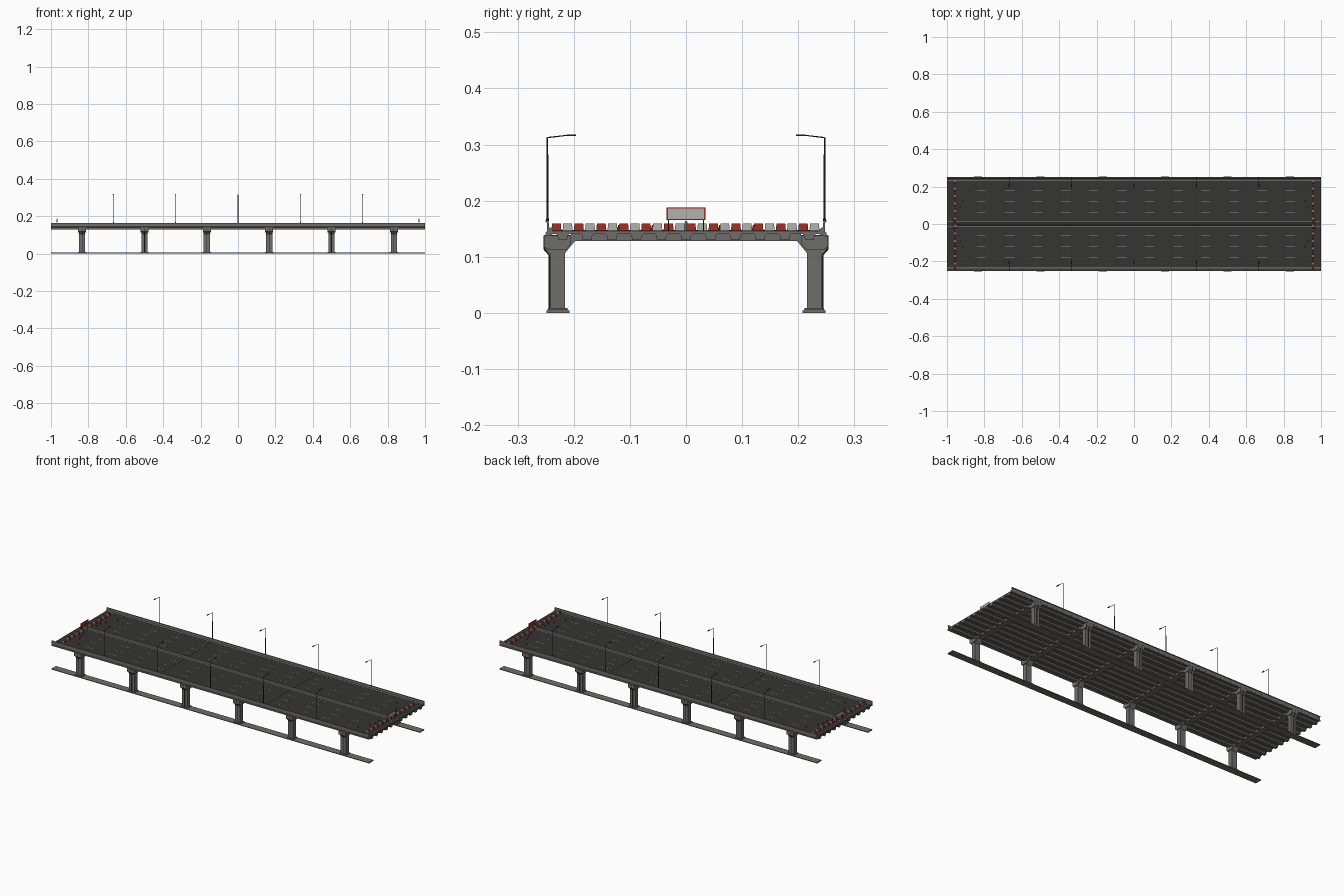
import bpy, bmesh, math
from mathutils import Vector, Matrix

if "Cube" in bpy.data.objects:
    bpy.data.objects.remove(bpy.data.objects["Cube"])


def material(name, r, g, b):
    m = bpy.data.materials.new(name)
    m.diffuse_color = (r, g, b, 1)
    m.use_nodes = True
    m.node_tree.nodes["Principled BSDF"].inputs["Base Color"].default_value = m.diffuse_color
    return m


CONCRETE = material("concrete", 0.16, 0.155, 0.14)
ASPHALT = material("asphalt", 0.035, 0.035, 0.032)
STEEL = material("dark_steel", 0.03, 0.03, 0.03)
PAINT = material("lane_paint", 0.3, 0.29, 0.24)
RED = material("red", 0.35, 0.03, 0.02)
WHITE = material("white", 0.45, 0.44, 0.42)


def add_box(bm, x, y, z):
    """Box from three (min, max) ranges."""
    r = bmesh.ops.create_cube(bm, size=1)
    for v in r["verts"]:
        v.co = Vector([(a[0] + a[1]) / 2 + c * (a[1] - a[0]) for a, c in zip((x, y, z), v.co)])


def add_profile(bm, pts, x0, x1):
    """Extrude a y-z outline along x."""
    f = bm.faces.new([bm.verts.new((x0, y, z)) for y, z in pts])
    r = bmesh.ops.extrude_face_region(bm, geom=[f])
    bmesh.ops.translate(bm, vec=(x1 - x0, 0, 0),
                        verts=[v for v in r["geom"] if isinstance(v, bmesh.types.BMVert)])


def add_rod(bm, a, b, r1, r2, sides=8):
    a, b = Vector(a), Vector(b)
    d = b - a
    m = Matrix.Translation((a + b) / 2) @ d.to_track_quat('Z', 'Y').to_matrix().to_4x4()
    bmesh.ops.create_cone(bm, cap_ends=True, segments=sides, radius1=r1, radius2=r2,
                          depth=d.length, matrix=m)


def finish(name, bm, mat, mirror=""):
    bmesh.ops.recalc_face_normals(bm, faces=bm.faces)
    me = bpy.data.meshes.new(name)
    bm.to_mesh(me)
    bm.free()
    me.materials.append(mat)
    ob = bpy.data.objects.new(name, me)
    bpy.context.collection.objects.link(ob)
    if mirror:
        mod = ob.modifiers.new("mirror", 'MIRROR')
        mod.use_axis = ["X" in mirror, "Y" in mirror, False]
        mod.use_mirror_merge = False
    return ob


PIERS = [-5 / 6, -0.5, -1 / 6, 1 / 6, 0.5, 5 / 6]
LAMPS = [-2 / 3, -1 / 3, 0, 1 / 3, 2 / 3]

# ground strips under the pier rows
bm = bmesh.new()
add_profile(bm, [(0.208, 0), (0.249, 0), (0.249, 0.004), (0.246, 0.006), (0.211, 0.006), (0.208, 0.004)], -1, 1)
finish("ground_strip", bm, CONCRETE, "Y")

# piers with flared heads and footings
bm = bmesh.new()
for x in PIERS:
    add_profile(bm, [(0.216, 0.004), (0.242, 0.004), (0.242, 0.106), (0.252, 0.117), (0.252, 0.139),
                     (0.196, 0.139), (0.198, 0.128), (0.216, 0.106)], x - 0.0165, x + 0.0165)
    add_box(bm, (x - 0.022, x + 0.022), (0.211, 0.246), (0.004, 0.009))
    # raised band on the head
    add_profile(bm, [(0.244, 0.112), (0.2535, 0.118), (0.2535, 0.138), (0.206, 0.138), (0.206, 0.122),
                     (0.214, 0.112)], x - 0.021, x + 0.021)
finish("piers", bm, CONCRETE, "Y")

# drain pipes on the outer pier faces
bm = bmesh.new()
for x in PIERS:
    path = [(0.2525, 0.138), (0.2525, 0.114), (0.2435, 0.104), (0.2435, 0.006)]
    for a, b in zip(path, path[1:]):
        add_rod(bm, (x, *a), (x, *b), 0.0018, 0.0018)
finish("drain_pipes", bm, STEEL, "Y")

# cross beams between piers
bm = bmesh.new()
for x in PIERS:
    add_box(bm, (x - 0.0165, x + 0.0165), (-0.205, 0.205), (0.128, 0.141))
finish("cross_beams", bm, CONCRETE)

# lengthwise girders
bm = bmesh.new()
for k in range(-5, 6):
    y = k * 0.044
    add_profile(bm, [(y - 0.008, 0.130), (y + 0.008, 0.130), (y + 0.009, 0.138), (y + 0.013, 0.142),
                     (y - 0.013, 0.142), (y - 0.009, 0.138)], -1, 1)
finish("girders", bm, CONCRETE)

# deck slab and road surface
bm = bmesh.new()
add_profile(bm, [(-0.249, 0.139), (-0.235, 0.1405), (0.235, 0.1405), (0.249, 0.139),
                 (0.249, 0.145), (-0.249, 0.145)], -1, 1)
finish("deck_slab", bm, CONCRETE)
bm = bmesh.new()
add_box(bm, (-1, 1), (-0.238, 0.238), (0.1445, 0.147))
finish("road_surface", bm, ASPHALT)

# side parapets with a coping and a fascia lip
bm = bmesh.new()
add_profile(bm, [(0.250, 0.136), (0.250, 0.143), (0.248, 0.145), (0.248, 0.161), (0.250, 0.162),
                 (0.250, 0.165), (0.245, 0.165), (0.244, 0.153), (0.238, 0.149), (0.238, 0.140)], -1, 1)
finish("parapets", bm, CONCRETE, "Y")

# centre median
bm = bmesh.new()
add_profile(bm, [(-0.009, 0.146), (0.009, 0.146), (0.008, 0.150), (0.003, 0.154), (0.002, 0.164),
                 (-0.002, 0.164), (-0.003, 0.154), (-0.008, 0.150)], -0.945, 0.945)
finish("median_barrier", bm, CONCRETE)

# lane dashes and edge lines
bm = bmesh.new()
for y in (0.063, 0.121, 0.18):
    for k in range(12):
        x = -0.815 + 0.15 * k
        if x < 0.93:
            add_box(bm, (x - 0.025, x + 0.025), (y - 0.0014, y + 0.0014), (0.146, 0.1474))
for y in (0.014, 0.232):
    add_box(bm, (-1, 1), (y - 0.001, y + 0.001), (0.146, 0.1474))
finish("lane_markings", bm, PAINT, "Y")

# expansion joints
bm = bmesh.new()
for x in LAMPS[1:4:2]:
    add_box(bm, (x - 0.002, x + 0.002), (-0.238, 0.238), (0.146, 0.1476))
finish("expansion_joints", bm, STEEL)

# street lamps along both edges
bm = bmesh.new()
for x in LAMPS:
    add_rod(bm, (x, 0.247, 0.163), (x, 0.247, 0.168), 0.0032, 0.0026)
    add_rod(bm, (x, 0.247, 0.165), (x, 0.247, 0.313), 0.0019, 0.0014)
    add_rod(bm, (x, 0.247, 0.3125), (x, 0.212, 0.3165), 0.0011, 0.0009)
    add_box(bm, (x - 0.003, x + 0.003), (0.196, 0.213), (0.3155, 0.318))
lamp = finish("street_lamps", bm, STEEL, "Y")

# alternating red and white blocks closing both ends
for name, mat, start in (("red_blocks", RED, -0.231), ("white_blocks", WHITE, -0.211)):
    bm = bmesh.new()
    for k in range(12):
        y = start + 0.04 * k
        for x in (-0.957, 0.957):
            add_profile(bm, [(y - 0.009, 0.146), (y + 0.009, 0.146), (y + 0.0078, 0.1595),
                             (y - 0.0078, 0.1595)], x - 0.006, x + 0.006)
    finish(name, bm, mat)

# closure signs at both ends
bm = bmesh.new()
add_box(bm, (0.966, 0.969), (-0.0345, 0.0345), (0.1655, 0.1875))
finish("sign_frame", bm, RED, "X")
bm = bmesh.new()
add_box(bm, (0.9685, 0.9700), (-0.0325, 0.0325), (0.1672, 0.1858))
finish("sign_panel", bm, WHITE, "X")
bm = bmesh.new()
for y in (-0.031, 0.031):
    add_box(bm, (0.9665, 0.9685), (y - 0.001, y + 0.001), (0.146, 0.167))
finish("sign_legs", bm, STEEL, "X")

# traffic cones ahead of the closures
bm = bmesh.new()
for x, y in ((0.93, 0.09), (0.915, 0.12), (0.88, 0.175), (0.93, 0.06)):
    add_box(bm, (x - 0.0035, x + 0.0035), (y - 0.0035, y + 0.0035), (0.1465, 0.148))
    add_rod(bm, (x, y, 0.148), (x, y, 0.157), 0.0028, 0.0006)
finish("traffic_cones", bm, RED, "XY")
